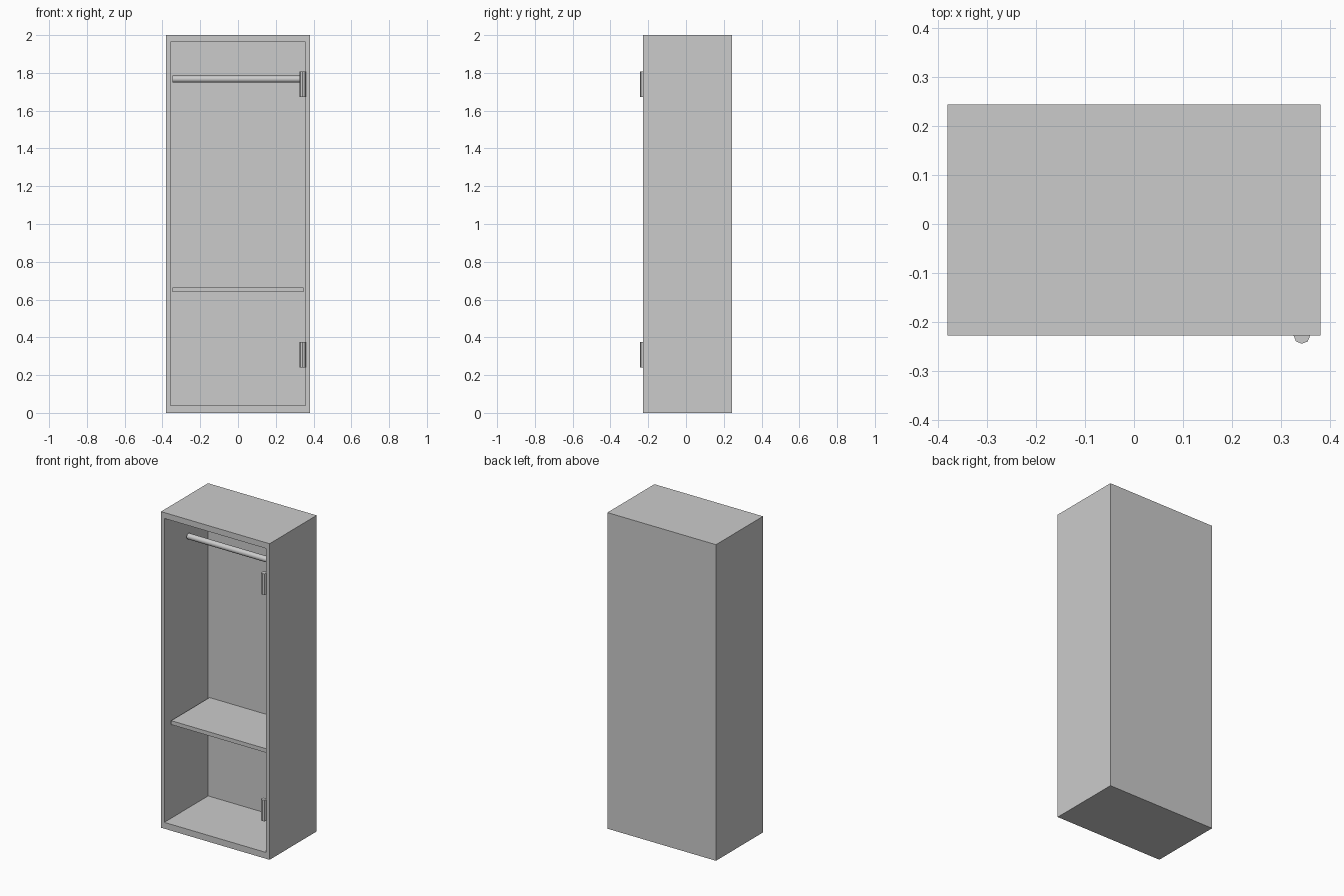
import bpy, bmesh
from math import pi
from mathutils import Matrix

if "Cube" in bpy.data.objects:
    bpy.data.objects.remove(bpy.data.objects["Cube"], do_unlink=True)

WIDTH, HEIGHT = 0.76, 2.0
FRONT, BACK, INNER_BACK = -0.227, 0.243, 0.211
HALF_OPENING = 0.347

grey = bpy.data.materials.new("plain_grey")
grey.use_nodes = True
grey.diffuse_color = (0.6, 0.6, 0.6, 1)
grey.node_tree.nodes["Principled BSDF"].inputs["Base Color"].default_value = grey.diffuse_color


def finish(name, bm):
    bmesh.ops.recalc_face_normals(bm, faces=bm.faces)
    mesh = bpy.data.meshes.new(name)
    bm.to_mesh(mesh)
    bm.free()
    mesh.materials.append(grey)
    obj = bpy.data.objects.new(name, mesh)
    bpy.context.collection.objects.link(obj)
    return obj


def box_mesh(low, high):
    bm = bmesh.new()
    bmesh.ops.create_cube(bm, size=1)
    for v in bm.verts:
        for i in range(3):
            v.co[i] = high[i] if v.co[i] > 0 else low[i]
    return bm


def cylinder(name, centre, radius, length, sides, turn=Matrix()):
    bm = bmesh.new()
    bmesh.ops.create_cone(bm, cap_ends=True, segments=sides, radius1=radius,
                          radius2=radius, depth=length,
                          matrix=Matrix.Translation(centre) @ turn)
    return finish(name, bm)


# Carcass: a solid block with its front inset and pushed in to form the cavity
bm = box_mesh((-WIDTH / 2, FRONT, 0), (WIDTH / 2, BACK, HEIGHT))
bm.faces.ensure_lookup_table()
front = min(bm.faces, key=lambda f: f.calc_center_median().y)
bmesh.ops.inset_individual(bm, faces=[front], thickness=WIDTH / 2 - HALF_OPENING)
for v in front.verts:
    v.co.z = 0.04 if v.co.z < 1 else 1.963
cavity = bmesh.ops.extrude_discrete_faces(bm, faces=[front])["faces"][0]
for v in cavity.verts:
    v.co.y = INNER_BACK
finish("cabinet_body", bm)

# Shelf, set back from the front edge
finish("shelf", box_mesh((-HALF_OPENING, -0.172, 0.64), (HALF_OPENING, INNER_BACK, 0.665)))

# Hanging rail between the side walls
rail = cylinder("hanging_rail", (0, 0, 1.767), 0.018, 2 * HALF_OPENING, 16,
                Matrix.Rotation(pi / 2, 4, "Y"))
bpy.context.view_layer.objects.active = rail
rail.select_set(True)
bpy.ops.object.shade_smooth_by_angle()

# Hinge barrels on the left side of the front frame
for name, z in (("lower_hinge", 0.308), ("upper_hinge", 1.74)):
    cylinder(name, (0.342, FRONT, z), 0.017, 0.134, 8)
